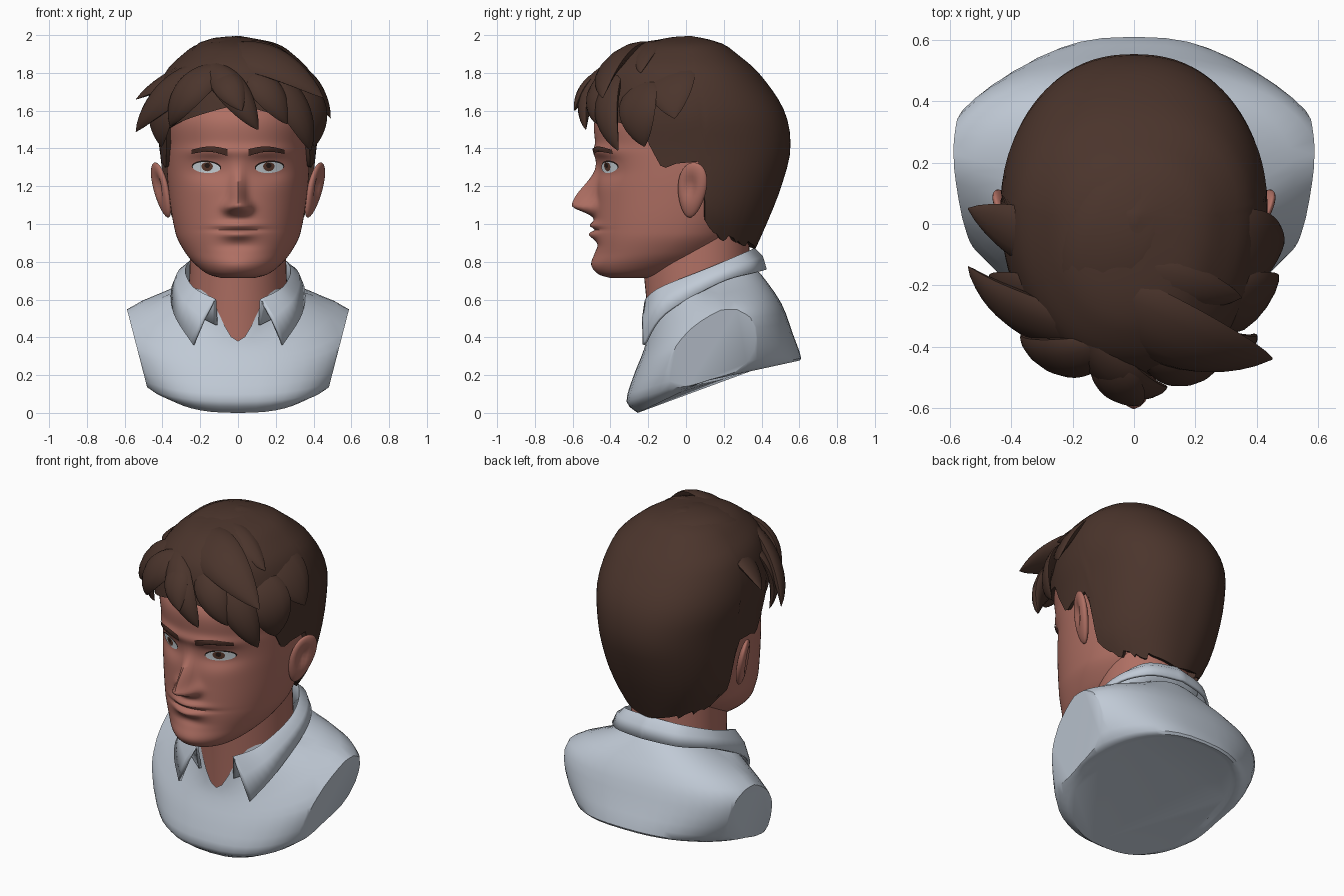
import bpy, bmesh, math, random
from mathutils import Vector, Matrix
from mathutils.bvhtree import BVHTree

if "Cube" in bpy.data.objects:
    bpy.data.objects.remove(bpy.data.objects["Cube"])
random.seed(4)

def material(name, rgb):
    m = bpy.data.materials.new(name)
    m.diffuse_color = (*rgb, 1)
    m.use_nodes = True
    m.node_tree.nodes["Principled BSDF"].inputs["Base Color"].default_value = m.diffuse_color
    return m

SKIN = material("skin", (.43, .16, .125))
HAIR = material("brown hair", (.07, .035, .025))
SHIRT = material("pale blue grey shirt", (.53, .59, .67))
WHITE = material("eye white", (.62, .68, .72))
IRIS = material("brown iris", (.11, .045, .028))
DARK = material("pupil and lash", (.018, .01, .008))
BROW = material("eyebrow brown", (.06, .025, .018))

def build(name, verts, faces, mat, angle=45, recalc=True):
    me = bpy.data.meshes.new(name)
    me.from_pydata([tuple(v) for v in verts], [], faces)
    if recalc:
        bm = bmesh.new(); bm.from_mesh(me)
        bmesh.ops.recalc_face_normals(bm, faces=bm.faces)
        bm.to_mesh(me); bm.free()
    me.polygons.foreach_set("use_smooth", [True] * len(me.polygons))
    me.set_sharp_from_angle(angle=math.radians(angle))
    me.materials.append(mat)
    ob = bpy.data.objects.new(name, me)
    bpy.context.collection.objects.link(ob)
    return ob

def loft(rows, cyclic=True, cap0=False, cap1=False):
    n = len(rows[0])
    verts = [v for r in rows for v in r]
    faces = [(i*n + j, i*n + (j+1) % n, (i+1)*n + (j+1) % n, (i+1)*n + j)
             for i in range(len(rows)-1) for j in range(n if cyclic else n-1)]
    if cap0: faces.append(tuple(range(n)))
    if cap1: faces.append(tuple(range(len(verts)-n, len(verts))))
    return verts, faces

def spline(pts, sub):
    """Catmull-Rom through the points"""
    p = [Vector(q) for q in pts]
    out = []
    for i in range(len(p)-1):
        a, b, c, d = p[max(i-1, 0)], p[i], p[i+1], p[min(i+2, len(p)-1)]
        for k in range(sub):
            t = k / sub
            out.append(b + (c-a)*.5*t + (a*2-b*5+c*4-d)*.5*t*t + (b*3-a-c*3+d)*.5*t**3)
    return out + [p[-1]]

def interp(rows, v):
    """smooth table lookup on the first column"""
    v = min(max(v, rows[0][0]), rows[-1][0])
    i = max(k for k in range(len(rows)-1) if rows[k][0] <= v)
    def slope(k, c):
        a, b = rows[max(k-1, 0)], rows[min(k+1, len(rows)-1)]
        return (b[c]-a[c]) / (b[0]-a[0])
    a, b = rows[i], rows[i+1]
    h = b[0]-a[0]; t = (v-a[0])/h
    return [(2*t**3-3*t*t+1)*a[c] + (t**3-2*t*t+t)*h*slope(i, c)
            + (3*t*t-2*t**3)*b[c] + (t**3-t*t)*h*slope(i+1, c) for c in range(1, len(a))]

def ring(front, side, back, k=1, p=1, n=48):
    """tilted oval through a front (y,z), side (x,y,z) and back (y,z) point"""
    out = []
    for j in range(n):
        a = 2*math.pi*j/n; s, c = math.sin(a), math.cos(a)
        e, w = (front if c > 0 else back), abs(c)
        out.append(Vector((side[0]*math.copysign(abs(s)**p, s), side[1]+(e[0]-side[1])*w,
                           side[2]+(e[1]-side[2])*(w**k if c > 0 else w))))
    return out

def oval(row, a, p=.92):
    yf, sx, ys, yb = row
    s, c = math.sin(a), math.cos(a)
    return (sx*math.copysign(abs(s)**p, s), ys + (yf-ys)*c if c > 0 else ys - (yb-ys)*c)

# head: oval sections (z, front, half width, side, back), features pushed out of the front
HEAD = [(.715, -.40, .09, -.30, -.10), (.73, -.45, .15, -.27, 0), (.78, -.485, .22, -.2, .1),
        (.85, -.48, .28, -.12, .2), (.95, -.48, .33, -.05, .28), (1.2, -.475, .37, 0, .42),
        (1.4, -.48, .38, 0, .48), (1.6, -.46, .38, .02, .46), (1.92, -.1, .12, .04, .15)]
# lips, mouth line and chin crease, then mirrored nostrils, sockets, lids, brows: x, z, x size, z size, push
BUMPS = [(0, .993, .07, .014, .03), (0, .945, .06, .017, .035), (0, .97, .09, .007, -.018),
         (0, .78, .07, .04, .016), (0, .885, .07, .018, -.012)]
for s in (-1, 1):
    BUMPS += [(s*.048, 1.085, .02, .022, .035), (s*.16, 1.295, .08, .045, -.04),
              (s*.163, 1.3, .05, .022, .014), (s*.14, 1.385, .09, .022, .018)]
rows = []
for i in range(125):
    z = .715 + i*(1.92-.715)/124
    sec = interp(HEAD, z)
    nose = .125*math.exp(-((z-1.1)/(.045 if z < 1.1 else .13))**2)
    wide = .024 + .014*math.exp(-((z-1.08)/.06)**2)
    r = []
    for j in range(144):
        a = 2*math.pi*j/144
        x, y = oval(sec, a)
        if math.cos(a) > .1:
            y -= nose*math.exp(-(x/wide)**2/2)
            for bx, bz, wx, wz, amp in BUMPS:
                y -= amp*math.exp(-((x-bx)/wx)**2/2 - ((z-bz)/wz)**2/2)
        r.append((x, y, z))
    rows.append(r)
hv, hf = loft(rows, True, True, True)
build("head", hv, hf, SKIN, 60)
TREE = BVHTree.FromPolygons([Vector(v) for v in hv], hf)

# neck
build("neck", *loft([ring((-.23, .8), (.25, .08, .95), (.33, 1)), ring((-.21, .6), (.26, .08, .65), (.34, .75)),
                     ring((-.195, .33), (.26, .1, .5), (.34, .6))], True, True, True), SKIN)

# eyes and brows: thin plates laid on the face
def plate(name, outline, lift, mat, side):
    pts = [(x*side, z) for x, z in outline]
    if side < 0: pts.reverse()
    cx, cz = (sum(p[i] for p in pts)/len(pts) for i in (0, 1))
    rings = []
    for f in (.02, .35, .7, 1):
        rg = []
        for x, z in pts:
            x, z = cx+(x-cx)*f, cz+(z-cz)*f
            hit = TREE.ray_cast(Vector((x, -2, z)), Vector((0, 1, 0)))[0]
            rg.append((x, hit.y-lift, z))
        rings.append(rg)
    v, f = loft(rings)
    build(name, v, [tuple(reversed(q)) for q in f], mat, 60, False)

def almond(cx, cz, w, up, down, tilt=.004):
    return [(cx+w*math.cos(a), cz+(up if math.sin(a) > 0 else down)*math.sin(a)+tilt*math.cos(a))
            for a in (2*math.pi*k/24 for k in range(24))]

def arch(n=12):
    """eyebrow outline: a curved bar that thins outward"""
    mid = [(.055+.19*k/n, 1.378+.016*math.sin(math.pi*k/n)+.004*k/n, .018-.007*k/n) for k in range(n+1)]
    return [(x, z-h) for x, z, h in mid] + [(x, z+h) for x, z, h in reversed(mid)]

for s, tag in ((-1, "right"), (1, "left")):
    plate(tag+"_lash_line", almond(.167, 1.302, .078, .034, .028), .002, DARK, s)
    plate(tag+"_eye", almond(.167, 1.298, .073, .03, .028), .004, WHITE, s)
    plate(tag+"_iris", almond(.163, 1.307, .03, .02, .028, 0), .006, IRIS, s)
    plate(tag+"_pupil", almond(.163, 1.31, .014, .013, .014, 0), .008, DARK, s)
    plate(tag+"_eyebrow", arch(), .009, BROW, s)

# ears: flattened spheres with a hollow
for s, tag in ((-1, "right"), (1, "left")):
    bm = bmesh.new()
    bmesh.ops.create_uvsphere(bm, u_segments=24, v_segments=18, radius=1)
    bm.verts.index_update()
    for v in bm.verts:
        x, y, z = v.co
        hollow = .03*math.exp(-((y+.1)**2+(z-.15)**2)/.18) if x > 0 else 0
        v.co = Vector((x*.03-hollow, y*(.08+.018*z)+.015*z, z*.15))
    rot = Matrix.Rotation(math.radians(12), 4, 'Y') @ Matrix.Rotation(math.radians(-22), 4, 'Z')
    pts = [rot @ v.co + Vector((.405, .032, 1.18)) for v in bm.verts]
    fs = [tuple(v.index for v in f.verts) for f in bm.faces]
    bm.free()
    build(tag+"_ear", [(p.x*s, p.y, p.z) for p in pts], fs, SKIN, 60)

# hair cap: oval sections above a hairline that changes with direction (degrees from front, z)
CAP = [(.84, -.3, .22, .12, .355), (1.02, -.42, .345, .06, .435), (1.2, -.48, .39, .07, .505), (1.4, -.5, .415, .06, .553),
       (1.6, -.5, .435, .05, .52), (1.8, -.46, .385, .03, .385), (1.9, -.37, .29, .02, .27),
       (1.96, -.24, .19, .02, .18), (1.995, 0, .012, .02, .03)]
LINE = [(0, 1.63), (60, 1.5), (63, 1.42), (70, 1.29), (78, 1.32), (90, 1.33), (93, 1.25),
        (96, 1.02), (108, .94), (180, .865)]
cols = []
for j in range(120):
    d = min(3*j, 360-3*j)
    i = max(k for k in range(len(LINE)-1) if LINE[k][0] <= d)
    (d0, z0), (d1, z1) = LINE[i], LINE[i+1]
    zb = z0 + (z1-z0)*(d-d0)/(d1-d0) + (random.uniform(-.03, .01) if 98 < d < 150 else 0)
    a = math.radians(3*j)
    x, y = oval(interp(CAP, zb), a, .9)
    col = [(x*.86, .05+(y-.05)*.86, zb+.02)]
    for k in range(25):
        z = zb + (1.995-zb)*math.sin(k/24*math.pi/2)
        col.append((*oval(interp(CAP, z), a, .87), z))
    cols.append(col)
build("hair_cap", *loft([list(r) for r in zip(*cols)], True, False, True), HAIR)

# hair locks: tapered lens-shaped sweeps that hug the head from the root and flare at the tip
CENTRE = Vector((0, .05, 1.45))
def lock(name, root, tip, width, thick, bulge=.025):
    a, b = Vector(root)-CENTRE, Vector(tip)-CENTRE
    pts = []
    for i in range(16):
        t = i/15
        r = a.length + (b.length-a.length)*t**1.7 + bulge*math.sin(math.pi*t)
        pts.append(CENTRE + a.normalized().slerp(b.normalized(), t)*r)
    rows = []
    for i, p in enumerate(pts):
        tan = (pts[min(i+1, 15)]-pts[max(i-1, 0)]).normalized()
        out = p-CENTRE
        out = (out-tan*out.dot(tan)).normalized()
        side = tan.cross(out)
        f = max(math.sin(math.pi*(.15+.85*i/15)), .01)**.75
        rows.append([p + side*width*f*math.cos(q) + out*thick*f*math.copysign(abs(math.sin(q))**1.3, math.sin(q))
                     for q in (2*math.pi*k/12 for k in range(12))])
    build(name, *loft(rows, True, True, True), HAIR, 50)

lock("top_lock", (-.08, -.1, 1.92), (.35, -.24, 1.8), .085, .035)
lock("sweep_lock", (-.12, -.2, 1.9), (.45, -.44, 1.67), .13, .045)
lock("centre_fringe", (-.14, -.38, 1.83), (.105, -.53, 1.5), .085, .045)
lock("front_tip", (-.1, -.42, 1.8), (.02, -.59, 1.6), .08, .035)
lock("left_fringe", (.05, -.4, 1.8), (.26, -.47, 1.53), .09, .04)
lock("left_brow_lock", (.12, -.35, 1.81), (.385, -.36, 1.39), .1, .045)
lock("right_sweep", (-.1, -.35, 1.83), (-.54, -.14, 1.49), .11, .045, -.01)
lock("right_fringe", (-.1, -.4, 1.82), (-.36, -.36, 1.52), .1, .04)
lock("right_flick", (-.2, -.1, 1.84), (-.54, .05, 1.66), .1, .035, -.015)
lock("left_side_lock", (.2, -.08, 1.86), (.49, -.06, 1.56), .14, .03, .015)
lock("crown_lock", (.06, .2, 1.92), (-.2, -.38, 1.8), .17, .04, -.005)
for s, tag in ((-1, "right"), (1, "left")):
    lock(tag+"_temple", (s*.3, -.22, 1.76), (s*.405, -.22, 1.41), .12, .03)

# shirt bust: tilted rings, cut flat at the armholes
keys = [ring((-.21, .38), (.275, .1, .66), (.36, .76), 10), ring((-.22, .345), (.33, .12, .645), (.40, .73), 3),
        ring((-.24, .29), (.605, .19, .535), (.505, .58), 1, .87), ring((-.28, .19), (.615, .19, .38), (.565, .42), 1, .84),
        ring((-.315, .06), (.52, .13, .19), (.61, .29), 1, .8), ring((-.255, 0), (.43, .12, .18), (.575, .28), 1, .8)]
cols = [spline([r[j] for r in keys], 3) for j in range(48)]
shirt = build("shirt", *loft([list(r) for r in zip(*cols)], True, False, True), SHIRT)
bm = bmesh.new(); bm.from_mesh(shirt.data)
for s in (-1, 1):
    cut = bmesh.ops.bisect_plane(bm, geom=bm.verts[:]+bm.edges[:]+bm.faces[:], plane_co=(s*.583, .15, .53),
                                 plane_no=(s*.968, 0, -.25), clear_outer=True)
    bmesh.ops.holes_fill(bm, edges=[e for e in cut["geom_cut"] if isinstance(e, bmesh.types.BMEdge)], sides=0)
bmesh.ops.recalc_face_normals(bm, faces=bm.faces)
bm.to_mesh(shirt.data); bm.free()
shirt.data.set_sharp_from_angle(angle=math.radians(40))

# folded collar: stand, fold line and leaf edge, mirrored
fold = [(.12, -.218, .595), (.24, -.13, .66), (.28, .12, .76), (.19, .31, .84), (0, .365, .865)]
leaf = [(.235, -.222, .36), (.335, -.11, .525), (.335, .18, .69), (.21, .365, .742), (0, .42, .757)]
stand = [(x*.93, y*.93, z-.13) for x, y, z in fold]
half = [spline(p, 6) for p in (stand, fold, leaf)]
half.insert(2, [a*.55+b*.45+Vector((a.x*.04, a.y*.03, .008)) for a, b in zip(half[1], half[2])])
full = [h + [Vector((-p.x, p.y, p.z)) for p in reversed(h[:-1])] for h in half]
collar = build("collar", *loft(full, False), SHIRT)
mod = collar.modifiers.new("thickness", 'SOLIDIFY')
mod.thickness = .016
mod.offset = 0
